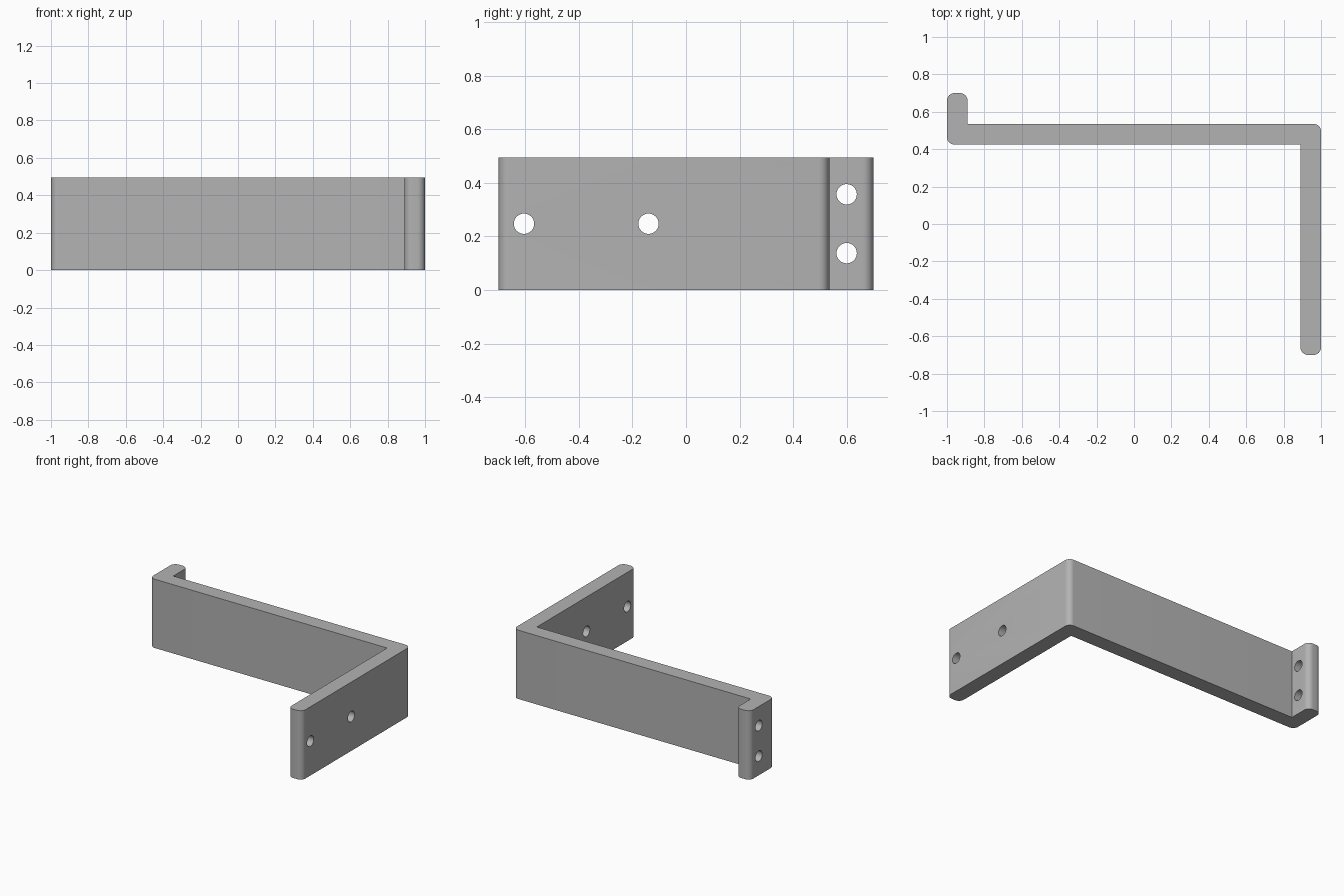
import bpy, bmesh, math
from mathutils import Vector, Matrix

cube = bpy.data.objects.get("Cube")
if cube:
    bpy.data.objects.remove(cube)

HEIGHT = 0.495
THICK = 0.11
FILLET = 0.04
HOLE_R = 0.038
BAR_Y = 0.425          # front face of the cross bar
END_Y = 0.7            # reach of both ends in y

steel = bpy.data.materials.new("grey steel")
steel.use_nodes = True
grey = (0.45, 0.45, 0.45, 1)
steel.diffuse_color = grey
steel.node_tree.nodes["Principled BSDF"].inputs["Base Color"].default_value = grey


def add_object(name, bm):
    bmesh.ops.recalc_face_normals(bm, faces=bm.faces)
    mesh = bpy.data.meshes.new(name)
    bm.to_mesh(mesh)
    bm.free()
    mesh.materials.append(steel)
    obj = bpy.data.objects.new(name, mesh)
    bpy.context.collection.objects.link(obj)
    return obj


def round_outline(corners, radius, steps=8):
    """Replace each convex corner of a counter-clockwise outline by an arc."""
    pts = []
    for i, corner in enumerate(corners):
        c = Vector(corner)
        a = (Vector(corners[i - 1]) - c).normalized()
        b = (Vector(corners[(i + 1) % len(corners)]) - c).normalized()
        if a.cross(b) > 0:          # inner bend stays sharp
            pts.append(c)
            continue
        centre = c + (a + b) * radius
        for k in range(steps + 1):
            t = k / steps * math.pi / 2
            pts.append(centre - (b * math.cos(t) + a * math.sin(t)) * radius)
    return pts


# Bent strip: short tab, cross bar and long arm in one outline
back = BAR_Y + THICK
outline = [(-1, BAR_Y), (1 - THICK, BAR_Y), (1 - THICK, -END_Y), (1, -END_Y),
           (1, back), (THICK - 1, back), (THICK - 1, END_Y), (-1, END_Y)]
bm = bmesh.new()
face = bm.faces.new([bm.verts.new((p.x, p.y, 0)) for p in round_outline(outline, FILLET)])
ext = bmesh.ops.extrude_face_region(bm, geom=[face])
top = [v for v in ext["geom"] if isinstance(v, bmesh.types.BMVert)]
bmesh.ops.translate(bm, verts=top, vec=(0, 0, HEIGHT))
bracket = add_object("bracket", bm)

# Screw holes: two along the arm, two stacked in the tab
mid = HEIGHT / 2
arm_x, tab_x = 1 - THICK / 2, THICK / 2 - 1
bm = bmesh.new()
for pos in [(arm_x, -0.605, mid), (arm_x, -0.14, mid),
            (tab_x, 0.6, mid - 0.11), (tab_x, 0.6, mid + 0.11)]:
    bmesh.ops.create_cone(bm, cap_ends=True, segments=32, radius1=HOLE_R, radius2=HOLE_R,
                          depth=THICK * 2,
                          matrix=Matrix.Translation(pos) @ Matrix.Rotation(math.pi / 2, 4, 'Y'))
cutter = add_object("hole_cutter", bm)
cutter.hide_render = True

# Cut the holes, then drop the cutter
cut = bracket.modifiers.new("screw holes", 'BOOLEAN')
cut.operation = 'DIFFERENCE'
cut.solver = 'EXACT'
cut.object = cutter
bpy.ops.object.select_all(action='DESELECT')
bpy.context.view_layer.objects.active = bracket
bracket.select_set(True)
bpy.ops.object.modifier_apply(modifier=cut.name)
bpy.data.objects.remove(cutter)

bpy.ops.object.shade_smooth_by_angle(angle=math.radians(30))
